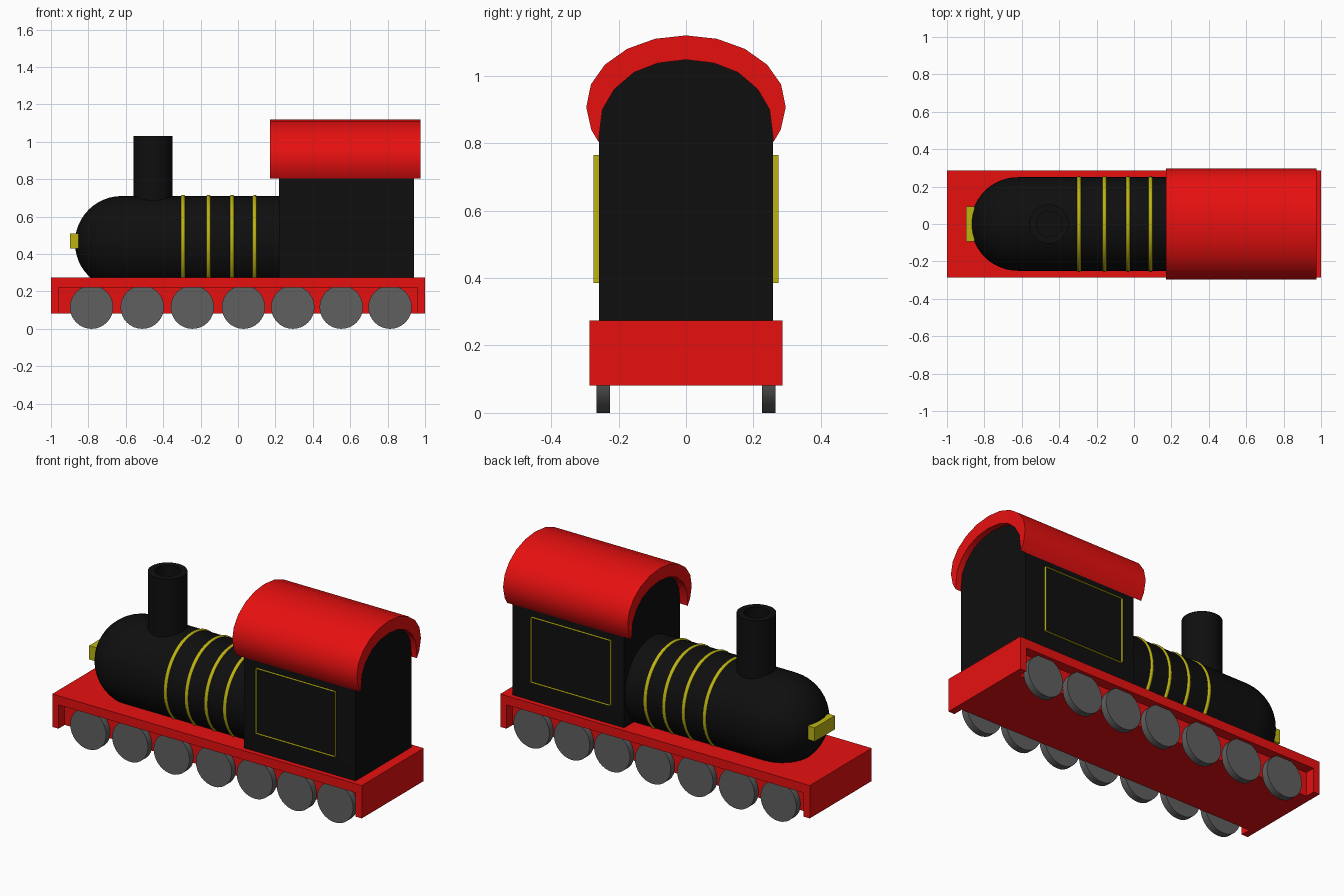
import bpy, bmesh, math
from mathutils import Vector, Matrix

if "Cube" in bpy.data.objects:
    bpy.data.objects.remove(bpy.data.objects["Cube"])


def colour(name, rgb):
    m = bpy.data.materials.new(name)
    m.diffuse_color = (*rgb, 1)
    m.use_nodes = True
    m.node_tree.nodes["Principled BSDF"].inputs["Base Color"].default_value = m.diffuse_color
    return m


RED = colour("red", (0.8, 0.005, 0.005))
BLACK = colour("black", (0.0045, 0.0045, 0.0045))
YELLOW = colour("yellow", (0.51, 0.455, 0.006))
STEEL = colour("steel", (0.115, 0.115, 0.115))


def to_mesh(name, bm, mat=None, angle=None):
    bmesh.ops.recalc_face_normals(bm, faces=bm.faces)
    me = bpy.data.meshes.new(name)
    bm.to_mesh(me)
    bm.free()
    if mat:
        me.materials.append(mat)
    if angle:
        me.shade_smooth()
        me.set_sharp_from_angle(angle=math.radians(angle))
    return me


def add(name, me, loc=(0, 0, 0), mirror=False):
    ob = bpy.data.objects.new(name, me)
    ob.location = loc
    bpy.context.collection.objects.link(ob)
    if mirror:
        ob.modifiers.new("mirror", "MIRROR").use_axis = (False, True, False)
    return ob


def box(bm, lo, hi):
    lo, hi = Vector(lo), Vector(hi)
    size = Matrix.Diagonal((*(hi - lo), 1))
    bmesh.ops.create_cube(bm, size=1, matrix=Matrix.Translation((lo + hi) / 2) @ size)


def extrude_all(bm, vec):
    res = bmesh.ops.extrude_face_region(bm, geom=bm.faces[:], use_keep_orig=True)
    verts = [v for v in res["geom"] if isinstance(v, bmesh.types.BMVert)]
    bmesh.ops.translate(bm, verts=verts, vec=vec)


def arch_prism(name, outline, x0, x1, mat):
    """Extrude a (y, z) outline along x."""
    bm = bmesh.new()
    bm.faces.new([bm.verts.new((x0, y, z)) for y, z in outline])
    extrude_all(bm, (x1 - x0, 0, 0))
    return add(name, to_mesh(name, bm, mat, 35))


def lathe(name, profile, axis, mat, steps=48, closed=False):
    """Spin (along axis, radius) points about a main axis through the origin."""
    axis = Vector(axis)
    side = Vector((0, 0, 1)) if axis.z == 0 else Vector((1, 0, 0))
    bm = bmesh.new()
    vs = [bm.verts.new(axis * a + side * r) for a, r in profile]
    pairs = list(zip(vs, vs[1:])) + ([(vs[-1], vs[0])] if closed else [])
    es = [bm.edges.new(p) for p in pairs]
    bmesh.ops.spin(bm, geom=vs + es, axis=axis, cent=(0, 0, 0),
                   angle=2 * math.pi, steps=steps)
    bmesh.ops.remove_doubles(bm, verts=bm.verts, dist=1e-4)
    return to_mesh(name, bm, mat, 35)


# Chassis with a wheel recess along each side
bm = bmesh.new()
box(bm, (-1, -0.286, 0.082), (1, 0.286, 0.274))
chassis = add("chassis", to_mesh("chassis", bm, RED))
bm = bmesh.new()
for s in (-1, 1):
    ys = sorted((s * 0.228, s * 0.4))
    box(bm, (-0.96, ys[0], -0.1), (0.96, ys[1], 0.221))
cutter = add("recess_cutter", to_mesh("recess_cutter", bm))
cutter.hide_render = True
cutter.hide_viewport = True
cut = chassis.modifiers.new("recess", "BOOLEAN")
cut.operation, cut.solver, cut.object = "DIFFERENCE", "EXACT", cutter

# Wheels
wheel = lathe("wheel", [(0.225, 0), (0.225, 0.116), (0.265, 0.116), (0.265, 0)],
              (0, 1, 0), STEEL, 32)
for i, x in enumerate((-0.783, -0.512, -0.244, 0.029, 0.293, 0.552, 0.813)):
    add(f"wheel_pair_{i + 1}", wheel, (x, 0, 0.116), mirror=True)

# Boiler with a round nose
R, BZ = 0.25, 0.46
nose = [(-0.622 - R * math.cos(t), R * math.sin(t))
        for t in (i * math.pi / 24 for i in range(13))]
add("boiler", lathe("boiler", nose + [(0.24, R), (0.24, 0)], (1, 0, 0), BLACK), (0, 0, BZ))

# Boiler bands
ring = [(0.012 * math.cos(t), R - 0.005 + 0.012 * math.sin(t))
        for t in (i * math.pi / 6 for i in range(12))]
band = lathe("boiler_band", ring, (1, 0, 0), YELLOW, closed=True)
for i, x in enumerate((-0.294, -0.158, -0.032, 0.089)):
    add(f"boiler_band_{i + 1}", band, (x, 0, BZ))

# Hollow chimney
add("chimney", lathe("chimney", [(0.6, 0), (0.6, 0.105), (1.03, 0.105), (1.03, 0.068),
                                 (0.93, 0.068), (0.93, 0)], (0, 0, 1), BLACK, 32),
    (-0.455, 0, 0))

# Front lamp
bm = bmesh.new()
box(bm, (-0.897, -0.093, 0.43), (-0.853, 0.093, 0.51))
add("front_lamp", to_mesh("front_lamp", bm, YELLOW))

# Cab with an arched top
half = [(0.258, 0.82), (0.248, 0.9), (0.213, 0.96), (0.155, 1.01), (0.083, 1.038)]
inner = half + [(0, 1.048)] + [(-y, z) for y, z in reversed(half)]
arch_prism("cab", [(0.258, 0.27)] + inner + [(-0.258, 0.27)], 0.22, 0.94, BLACK)

# Crescent roof over the cab
edge = [(0.259, 0.803), (0.281, 0.84), (0.296, 0.907), (0.282, 0.975),
        (0.241, 1.033), (0.175, 1.08), (0.092, 1.11)]
outer = edge + [(0, 1.12)] + [(-y, z) for y, z in reversed(edge)]
arch_prism("cab_roof", outer + inner[::-1], 0.17, 0.975, RED)

# Window frames on both cab sides
bm = bmesh.new()
pane = bm.faces.new([bm.verts.new((x, 0.25, z)) for x, z in
                     ((0.302, 0.385), (0.815, 0.385), (0.815, 0.765), (0.302, 0.765))])
bmesh.ops.inset_region(bm, faces=[pane], thickness=0.021,
                       use_boundary=True, use_even_offset=True)
bmesh.ops.delete(bm, geom=[pane], context="FACES")
extrude_all(bm, (0, 0.024, 0))
add("window_frames", to_mesh("window_frames", bm, YELLOW), mirror=True)
